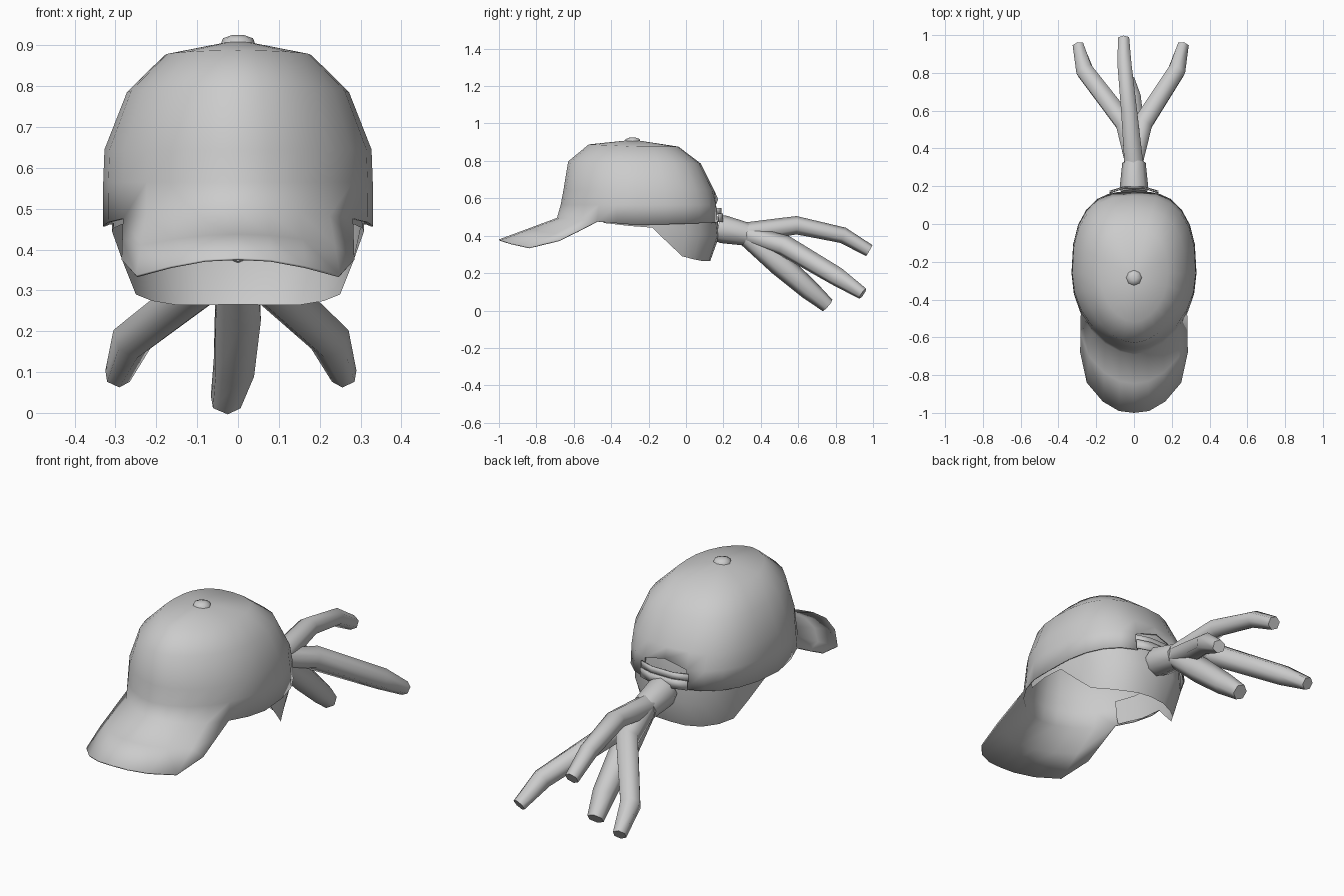
import bpy, bmesh, math
from mathutils import Vector

if "Cube" in bpy.data.objects:
    bpy.data.objects.remove(bpy.data.objects["Cube"])


def finish(name, bm, angle=50, thick=0.0):
    bmesh.ops.recalc_face_normals(bm, faces=bm.faces)
    me = bpy.data.meshes.new(name)
    bm.to_mesh(me)
    bm.free()
    ob = bpy.data.objects.new(name, me)
    bpy.context.collection.objects.link(ob)
    bpy.ops.object.select_all(action='DESELECT')
    bpy.context.view_layer.objects.active = ob
    ob.select_set(True)
    bpy.ops.object.shade_smooth_by_angle(angle=math.radians(angle))
    if thick:
        mod = ob.modifiers.new("thickness", 'SOLIDIFY')
        mod.thickness = thick
        mod.offset = -1
    return ob


def skin(bm, rows, closed=False):
    """Quads between consecutive rows of vertices."""
    for a, b in zip(rows, rows[1:]):
        n = len(a)
        for i in range(n if closed else n - 1):
            j = (i + 1) % n
            bm.faces.new((a[i], a[j], b[j], b[i]))


def plan(deg, front, back, w, z):
    """Point on the head outline; 0 degrees is the front, 180 the back."""
    t = math.radians(deg)
    s, c = math.sin(t), math.cos(t)
    yc = -0.26
    if c > 0.001:
        x, y = abs(s) ** 1.12 * w, yc + (front - yc) * c
    else:
        x, y = abs(s) ** 0.78 * w, yc + (back - yc) * abs(c) ** 0.78
    return Vector((math.copysign(x, s), y, z))


N = 24
STEP = 360 / N

# Crown: rings of (front y, back y, half width, z)
RINGS = [(-0.69, 0.18, 0.331, 0.457), (-0.67, 0.172, 0.33, 0.565),
         (-0.655, 0.15, 0.327, 0.645), (-0.63, 0.08, 0.272, 0.785),
         (-0.52, -0.04, 0.18, 0.876)]
bm = bmesh.new()
rows = []
for k, ring in enumerate(RINGS):
    row = []
    for i in range(N):
        p = plan(i * STEP, *ring)
        c = math.cos(math.radians(i * STEP))
        if k == 0:
            p.z += 0.038 * max(c, 0) + 0.014 * max(-c, 0)
        if k == 1 and i == 12:
            p.z += 0.03
        if k >= 3:
            p.z += 0.012 * max(c, 0)
        row.append(bm.verts.new(p))
    rows.append(row)
skin(bm, rows, True)
top = bm.verts.new((0, -0.28, 0.913))
for i in range(N):
    bm.faces.new((rows[-1][i], rows[-1][(i + 1) % N], top))

# Brim: flows out of the front of the crown
EDGE = [(0, -1, 0.38), (0.08, -0.99, 0.376), (0.165, -0.94, 0.36),
        (0.25, -0.84, 0.337), (0.285, -0.68, 0.375)]
inner, mid, outer = [], [], []
for k in range(-4, 5):
    x, y, z = EDGE[abs(k)]
    v = rows[0][k % N]
    e = Vector((math.copysign(x, k), y, z))
    inner.append(v)
    outer.append(bm.verts.new(e))
    mid.append(bm.verts.new((v.co + e) / 2))
skin(bm, [inner, mid, outer])

# Opening at the back of the crown
gap = [f for f in bm.faces if all(v in rows[0][11:14] + rows[1][11:14] for v in f.verts)]
bmesh.ops.delete(bm, geom=gap, context='FACES')
finish("cap_crown_and_brim", bm, 65, 0.006)

# Adjustment strap across the opening, two stacked bands
for name, z0, z1, out in (("strap_lower", 0.472, 0.518, 0.016), ("strap_upper", 0.512, 0.548, 0.008)):
    bm = bmesh.new()
    srows = []
    for z in (z0, z1):
        srows.append([bm.verts.new((x, y + out, z)) for x, y in
                      ((-0.13, 0.16), (-0.06, 0.182), (0.06, 0.182), (0.13, 0.16))])
    skin(bm, srows)
    finish(name, bm, 40, 0.006)

# Button on top
bm = bmesh.new()
brows = [[bm.verts.new((r * math.cos(i * math.pi / 4), -0.285 + r * math.sin(i * math.pi / 4), z))
          for i in range(8)] for r, z in ((0.042, 0.903), (0.037, 0.917), (0.015, 0.925))]
skin(bm, brows, True)
bm.faces.new(brows[-1])
finish("top_button", bm, 60)

# Hair at the back of the head: open shell, lower edge from nape to temple
LOWER = [(0, 0.13, 0.266), (0.08, 0.122, 0.264), (0.15, 0.09, 0.264),
         (0.21, 0.04, 0.274), (0.25, -0.02, 0.29), (0.28, -0.1, 0.365),
         (0.308, -0.18, 0.443), (0.305, -0.3, 0.452), (0.27, -0.44, 0.468)]
bm = bmesh.new()
hair = [[], [], []]
for k in range(-8, 9):
    x, y, z = LOWER[abs(k)]
    low = Vector((math.copysign(x, k), y, z))
    up = plan(180 - k * STEP, -0.65, 0.157, 0.312, 0.6)
    m = up.lerp(low, 0.25)
    m.y += 0.028 * max(0, math.cos(math.radians(k * STEP)))
    m.z = low.z + (up.z - low.z) * 0.4
    for row, p in zip(hair, (low, m, up)):
        row.append(bm.verts.new(p))
skin(bm, hair)
finish("back_hair", bm, 50)


def tube(name, path, sides=6):
    """Tapered tube through (x, y, z, radius) points."""
    bm = bmesh.new()
    pts = [Vector(p[:3]) for p in path]
    trows = []
    for i, p in enumerate(pts):
        d = (pts[min(i + 1, len(pts) - 1)] - pts[max(i - 1, 0)]).normalized()
        q = d.to_track_quat('Z', 'X')
        r = path[i][3]
        trows.append([bm.verts.new(p + q @ Vector((r * math.cos(a), r * math.sin(a), 0)))
                      for a in (2 * math.pi * j / sides for j in range(sides))])
    skin(bm, trows, True)
    bm.faces.new(trows[0])
    bm.faces.new(trows[-1])
    finish(name, bm, 62)


# Ponytail: gathered base and four spreading strands
tube("ponytail_base", [(0, 0.17, 0.44, 0.07), (0, 0.2, 0.434, 0.075), (0, 0.325, 0.408, 0.062)], 8)
tube("strand_upper", [(0, 0.31, 0.412, 0.058), (-0.025, 0.59, 0.456, 0.049),
                      (-0.05, 0.84, 0.402, 0.043), (-0.055, 0.98, 0.32, 0.034)])
tube("strand_lower", [(0, 0.31, 0.405, 0.05), (0, 0.5, 0.25, 0.064),
                      (-0.01, 0.66, 0.11, 0.055), (-0.03, 0.757, 0.027, 0.04)])
for side, name, dx in ((1, "right", 0), (-1, "left", 0.035)):
    tube("strand_" + name, [(0, 0.31, 0.41, 0.05), (side * 0.045, 0.53, 0.345, 0.058),
                            (side * (0.225 + dx), 0.81, 0.18, 0.052),
                            (side * (0.26 + dx), 0.945, 0.09, 0.033)])
